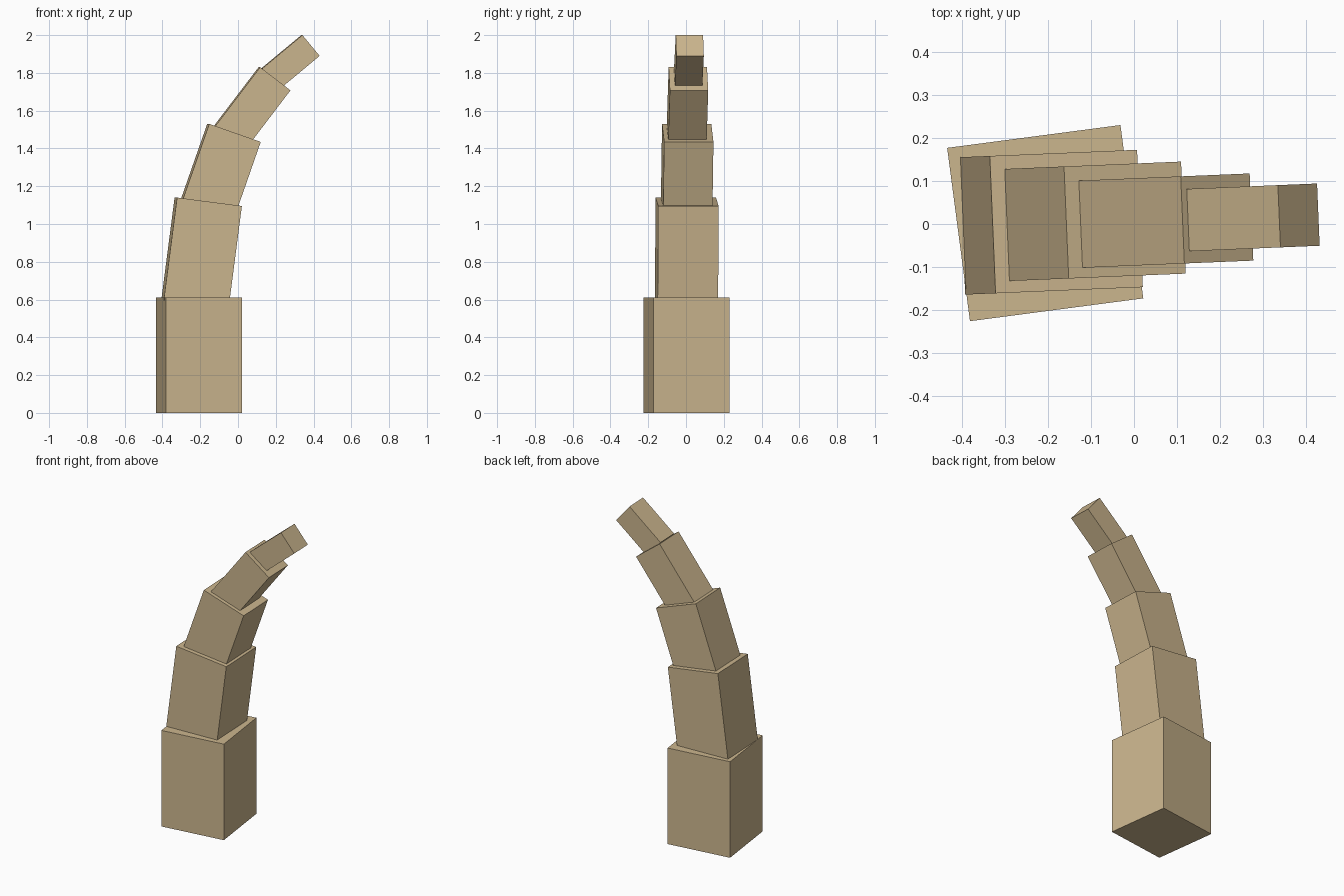
import bpy, math
from mathutils import Matrix, Vector

if "Cube" in bpy.data.objects:
    bpy.data.objects.remove(bpy.data.objects["Cube"])

tan = bpy.data.materials.new("tan")
tan.diffuse_color = (0.60, 0.465, 0.27, 1)
tan.use_nodes = True
tan.node_tree.nodes["Principled BSDF"].inputs["Base Color"].default_value = tan.diffuse_color


def block(name, anchor, size, tilt, yaw):
    """Box placed by the middle of its upper left edge, leaning towards +x."""
    w, d, h = size
    rot = Matrix.Rotation(math.radians(yaw), 4, 'Z') @ Matrix.Rotation(math.radians(tilt), 4, 'Y')
    centre = Vector(anchor) + rot @ Vector((w / 2, 0, -h / 2))
    bpy.ops.mesh.primitive_cube_add(size=1)
    ob = bpy.context.object
    ob.name = name
    ob.matrix_world = Matrix.Translation(centre) @ rot @ Matrix.Diagonal((w, d, h, 1))
    ob.data.materials.append(tan)


# Upright base block
block("base_block", (-0.4085, -0.0245, 0.612), (0.407, 0.407, 0.612), 0, 7.5)

# Curving, narrowing segments
segments = [
    ((-0.329, -0.0015, 1.14), (0.346, 0.320, 0.55), 7.4),
    ((-0.1575, 0.0035, 1.53), (0.289, 0.261, 0.43), 19.3),
    ((0.113, 0.0095, 1.83), (0.202, 0.203, 0.395), 37.3),
    ((0.338, 0.018, 2.0), (0.143, 0.145, 0.276), 50.3),
]
for i, (anchor, size, tilt) in enumerate(segments, 1):
    block(f"curved_segment_{i}", anchor, size, tilt, 2.4)
